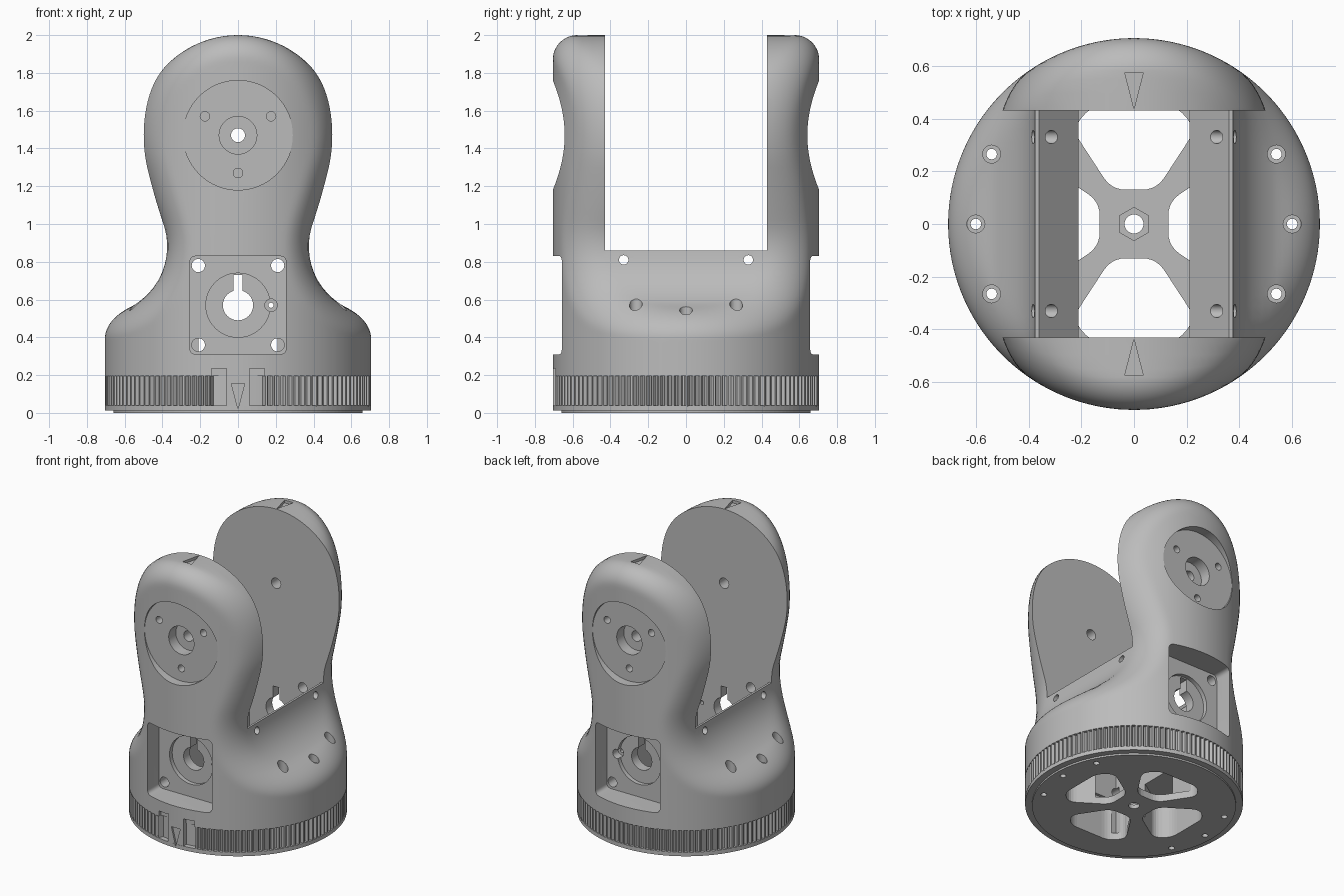
import bpy, bmesh, math
from mathutils import Vector

cube = bpy.data.objects.get("Cube")
if cube:
    bpy.data.objects.remove(cube)

grey = bpy.data.materials.new("plain grey")
grey.use_nodes = True
grey.diffuse_color = (0.5, 0.5, 0.5, 1)
grey.node_tree.nodes["Principled BSDF"].inputs["Base Color"].default_value = (0.5, 0.5, 0.5, 1)

R, FILLET = 0.705, 0.13


def make(name, bm):
    bmesh.ops.recalc_face_normals(bm, faces=bm.faces)
    mesh = bpy.data.meshes.new(name)
    bm.to_mesh(mesh)
    bm.free()
    ob = bpy.data.objects.new(name, mesh)
    bpy.context.collection.objects.link(ob)
    mesh.materials.append(grey)
    return ob


def loft(bm, rings):
    loops = [[bm.verts.new(p) for p in ring] for ring in rings]
    n = len(loops[0])
    for a, b in zip(loops, loops[1:]):
        for i in range(n):
            j = (i + 1) % n
            bm.faces.new((a[i], a[j], b[j], b[i]))
    bm.faces.new(loops[0])
    bm.faces.new(loops[-1])


# A prism is (outline, axis, start, end)
def add_prism(bm, outline, axis, a, b):
    place = {"X": lambda u, v, t: (t, u, v), "Y": lambda u, v, t: (u, t, v),
             "Z": lambda u, v, t: (u, v, t)}[axis]
    loft(bm, [[place(u, v, t) for u, v in outline] for t in (a, b)])


def solid(name, *prisms):
    bm = bmesh.new()
    for p in prisms:
        add_prism(bm, *p)
    return make(name, bm)


def circle(u, v, r, n=32):
    return [(u + r * math.cos(math.tau * i / n), v + r * math.sin(math.tau * i / n)) for i in range(n)]


def rect(u0, v0, u1, v1):
    return [(u0, v0), (u1, v0), (u1, v1), (u0, v1)]


def rounded(pts, r):
    out = []
    for i, p in enumerate(pts):
        p, a, b = Vector(p), Vector(pts[i - 1]), Vector(pts[(i + 1) % len(pts)])
        s, e = p + (a - p).normalized() * r, p + (b - p).normalized() * r
        for k in range(6):
            t = k / 5
            out.append(tuple(s * (1 - t) ** 2 + p * 2 * t * (1 - t) + e * t * t))
    return out


def both(outline, y0, y1):
    return [(outline, "Y", y0, y1), (outline, "Y", -y1, -y0)]


def cut(target, prisms):
    cutter = solid("cutter", *prisms)
    cutter.hide_render = True
    mod = target.modifiers.new("cut", "BOOLEAN")
    mod.operation, mod.solver, mod.object = "DIFFERENCE", "EXACT", cutter
    bpy.context.view_layer.objects.active = target
    bpy.ops.object.modifier_apply(modifier=mod.name)
    bpy.data.objects.remove(cutter)


# Silhouette: head circle, tangent line, concave neck arc
HEAD, HR = Vector((0, 1.47)), 0.53
NECK, NR = Vector((0.735, 0.88)), 0.36
gap = NECK - HEAD
ang = math.atan2(gap.y, gap.x) + math.acos((HR + NR) / gap.length)
nrm = Vector((math.cos(ang), math.sin(ang)))
tan = Vector((nrm.y, -nrm.x))
line_len = gap.dot(tan)


def depth(x, z):
    p = Vector((abs(x), z))
    s = (p - HEAD).dot(tan)
    if s < 0:
        return HR - (p - HEAD).length
    if s < line_len:
        return HR - (p - HEAD).dot(nrm)
    return (p - NECK).length - NR


def inside(x, y, z):
    d1, d2 = R - math.hypot(x, y), depth(x, z)
    return math.hypot(max(FILLET - d1, 0), max(FILLET - d2, 0)) <= FILLET


def reach(dx, dy, z):
    lo, hi = 0.0, 1.6
    for _ in range(20):
        mid = (lo + hi) / 2
        if inside(dx * mid, dy * mid, z):
            lo = mid
        else:
            hi = mid
    return lo


# Body: rounded intersection of the round column and the silhouette
heights = [0.195, 0.3] + [0.36 + 0.012 * i for i in range(20)] + [0.62 + 0.04 * i for i in range(17)]
start = math.asin((1.3 - HEAD.y) / HR)
heights += [HEAD.y + HR * math.sin(start + (math.pi / 2 - 0.015 - start) * i / 28) for i in range(29)]
rings = []
for z in heights:
    wide = min(reach(1, 0, z), R)
    ring = []
    for i in range(128):
        t = math.tau * (i + 0.5) / 128
        dx, dy = wide * math.cos(t), R * math.sin(t)
        s = reach(dx, dy, z)
        ring.append((dx * s, dy * s, z))
    rings.append(ring)
bm = bmesh.new()
loft(bm, rings)
body = make("forked_body", bm)

# Knurled ring, with a plain gap at the front
knurl = []
TEETH = 120
for i in range(TEETH * 4):
    t = math.tau * i / (TEETH * 4)
    x, y = math.cos(t), math.sin(t)
    r = 0.67 if y < 0 and abs(x) < 0.2 else (R if i % 4 < 2 else 0.685)
    knurl.append((r * x, r * y))
ring = solid("knurled_ring", (knurl, "Z", 0.035, 0.196))
plate = solid("base_plate", (circle(0, 0, R, 128), "Z", 0.012, 0.04))
lip = solid("base_lip", (circle(0, 0, 0.66, 128), "Z", 0, 0.013))
tab = solid("pointer_tab", (rect(-0.06, 0.03, 0.06, 0.24), "Y", -0.703, -0.65))

# Shared cutters: fork slot with inner channel, base windows, screw holes
half = [(0.21, 0.05), (0.21, 0.7), (0.36, 0.86), (0.8, 0.86), (0.8, 2.1)]
channel = [(half + [(-x, z) for x, z in reversed(half)], "Y", -0.43, 0.43)]
window = rounded([(-0.085, 0.13), (0.085, 0.13), (0.235, 0.36), (0.16, 0.45), (-0.16, 0.45), (-0.235, 0.36)], 0.055)
windows = []
for k in range(4):
    c, s = math.cos(k * math.pi / 2), math.sin(k * math.pi / 2)
    windows.append(([(x * c - y * s, x * s + y * c) for x, y in window], "Z", -0.1, 0.3))
spots = [(sx * x, y) for sx in (-1, 1) for x, y in ((0.6, 0), (0.54, 0.265), (0.54, -0.265))]
screws = [(circle(x, y, 0.02, 16), "Z", -0.1, 0.9) for x, y in spots]
axle = [(circle(0, 0, 0.036), "Z", -0.1, 0.3)]
nut = [(circle(0, 0, 0.063, 6), "Z", 0.028, 0.2)]
nut = [([(y, x) for x, y in nut[0][0]], "Z", 0.028, 0.2)]

for part in (ring, plate, lip):
    cut(part, windows + screws + axle)
for part in (ring, plate):
    cut(part, nut)
cut(ring, channel)

# Body recesses
cut(body, channel)
cut(body, windows + both(rounded(rect(-0.255, 0.31, 0.255, 0.83), 0.035), 0.53, 0.9)
    + both(circle(0, 1.47, 0.29, 64), 0.64, 0.9))
cut(body, both(circle(0, 0.57, 0.17, 48), 0.5, 0.6) + both(circle(0, 1.47, 0.1), 0.56, 0.7))

# Bolt holes and keyed shaft holes in both arms
holes = both(circle(0, 0.57, 0.08), 0.4, 0.6) + both(circle(0, 1.47, 0.037), 0.4, 0.6)
for x, z in ((-0.21, 0.78), (0.21, 0.78), (-0.21, 0.36), (0.21, 0.36)):
    holes += both(circle(x, z, 0.035, 24), 0.4, 0.6)
for x, z in ((-0.175, 1.57), (0.175, 1.57), (0, 1.27)):
    holes += both(circle(x, z, 0.025, 20), 0.52, 0.7)
holes += both(circle(0.175, 0.57, 0.033, 24), 0.47, 0.6)
cut(body, holes)

# Key slots, pin holes, sill holes, screw holes and top pointers
extras = both(rect(-0.025, 0.57, 0.025, 0.73), 0.4, 0.6) + both(circle(0.175, 0.57, 0.014, 12), 0.4, 0.6)
extras += [(circle(y, 0.81, 0.025, 20), "X", -0.6, 0.6) for y in (-0.33, 0.33)] + screws
for s in (-1, 1):
    extras.append(([(0, s * 0.436), (0.035, s * 0.575), (-0.035, s * 0.575)], "Z", 1.98, 2.1))
cut(body, extras)
cut(body, [(circle(x, y, 0.034, 20), "Z", 0.5, 0.9) for x, y in spots]
    + [(rect(s * 0.06, 0.1, s * 0.14, 0.235), "Y", -0.8, -0.67) for s in (-1, 1)])

# Pointer engraved in the tab
pointer = [([(0, 0.02), (0.035, 0.155), (-0.035, 0.155)], "Y", -0.8, -0.69)]
cut(tab, pointer)
cut(plate, pointer)

for ob in bpy.context.view_layer.objects:
    ob.select_set(False)
body.select_set(True)
bpy.context.view_layer.objects.active = body
bpy.ops.object.shade_smooth_by_angle(angle=math.radians(30))
